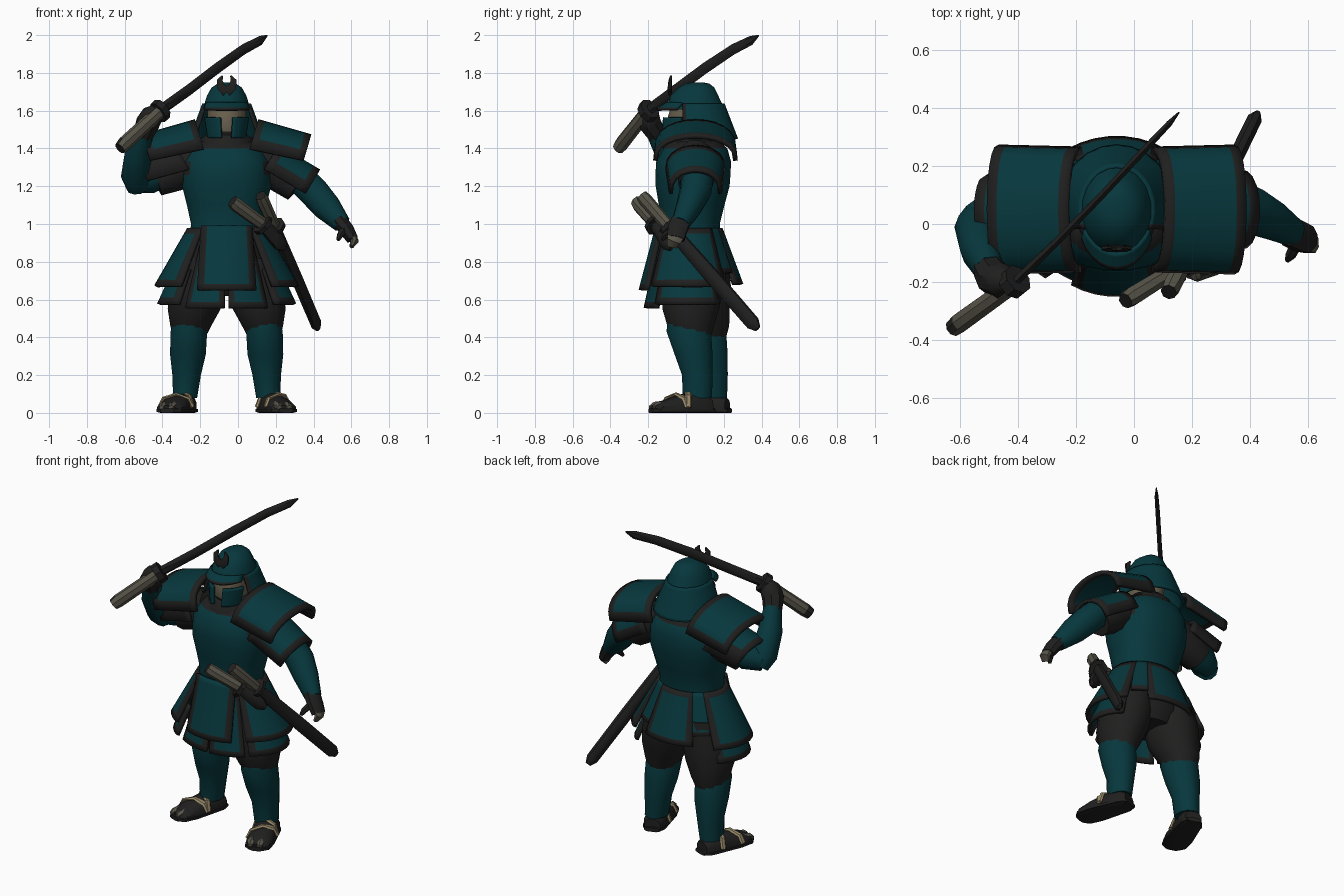
import bpy, bmesh, math
from mathutils import Vector

if "Cube" in bpy.data.objects:
    bpy.data.objects.remove(bpy.data.objects["Cube"])

CX = -0.06  # body centre line


def material(name, r, g, b):
    m = bpy.data.materials.new(name)
    m.diffuse_color = (r, g, b, 1)
    m.use_nodes = True
    m.node_tree.nodes["Principled BSDF"].inputs["Base Color"].default_value = m.diffuse_color
    return m


TEAL = material("teal armour", 0.002, 0.039, 0.047)
DARK = material("charcoal cloth", 0.0145, 0.014, 0.0137)
GRIP = material("khaki wrap", 0.095, 0.088, 0.065)
STRAW = material("straw cord", 0.31, 0.25, 0.14)
SKIN = material("pale face", 0.145, 0.122, 0.08)


def finish(name, bm, mats):
    bmesh.ops.recalc_face_normals(bm, faces=bm.faces[:])
    me = bpy.data.meshes.new(name)
    bm.to_mesh(me)
    bm.free()
    for m in mats:
        me.materials.append(m)
    ob = bpy.data.objects.new(name, me)
    bpy.context.collection.objects.link(ob)
    return ob


def loft(name, rings, mat, n=12, axis=None, ref=(0, 1, 0), power=2.0, mat2=None, rule=None):
    """Elliptical rings (x, y, z, a, b) joined along a path."""
    bm = bmesh.new()
    pts = [Vector(r[:3]) for r in rings]
    loops = []
    for i, r in enumerate(rings):
        t = Vector(axis) if axis else pts[min(i + 1, len(pts) - 1)] - pts[max(i - 1, 0)]
        t.normalize()
        side = Vector(ref).cross(t).normalized()
        up = t.cross(side)
        loop = []
        for k in range(n):
            q = 2 * math.pi * (k + 0.5) / n
            c, s = math.cos(q), math.sin(q)
            c = math.copysign(abs(c) ** (2 / power), c)
            s = math.copysign(abs(s) ** (2 / power), s)
            p = pts[i] + side * c * r[3] + up * s * r[4]
            p.z = max(p.z, 0)
            loop.append(bm.verts.new(p))
        loops.append(loop)
    for a, b in zip(loops, loops[1:]):
        for k in range(n):
            bm.faces.new((a[k], a[(k + 1) % n], b[(k + 1) % n], b[k]))
    bm.faces.new(loops[0])
    bm.faces.new(loops[-1])
    if rule:
        for f in bm.faces:
            f.material_index = int(rule(f.calc_center_median()))
    return finish(name, bm, [mat, mat2] if mat2 else [mat])


def plate(name, fn, nu=8, nv=2, bu=0.1, bv=0.1, thick=0.02, sides="lrtb"):
    """Curved armour plate fn(u, v) with a dark border on the chosen sides."""
    bm = bmesh.new()
    us = [0] + [bu + (1 - 2 * bu) * i / nu for i in range(nu + 1)] + [1]
    vs = [0] + [bv + (1 - 2 * bv) * i / nv for i in range(nv + 1)] + [1]
    g = [[bm.verts.new(fn(u, v)) for v in vs] for u in us]
    for i in range(nu + 2):
        for j in range(nv + 2):
            f = bm.faces.new((g[i][j], g[i + 1][j], g[i + 1][j + 1], g[i][j + 1]))
            f.material_index = int((i == 0 and "l" in sides) or (i == nu + 1 and "r" in sides)
                                   or (j == 0 and "t" in sides) or (j == nv + 1 and "b" in sides))
    ob = finish(name, bm, [TEAL, DARK])
    mod = ob.modifiers.new("thickness", "SOLIDIFY")
    mod.thickness, mod.offset = thick, 0
    return ob


def flare(s, a0, a1, top, bot):
    """Patch of a flaring cone; top and bot are (z, a, b, cy), angles in degrees."""
    def fn(u, v):
        q = math.radians(a0 + (a1 - a0) * u)
        z, a, b, cy = [p + (r - p) * v for p, r in zip(top, bot)]
        return (CX + s * a * math.cos(q), cy + b * math.sin(q), z)
    return fn


def arch(s, x0, x1, z0, z1, w0, w1, h0, h1, tilt):
    """Vaulted patch over a shoulder or arm, running outward in x; tilt leans its crown outward."""
    def fn(u, v):
        q = math.pi * (1 - u)
        w, h, z = w0 + (w1 - w0) * v, h0 + (h1 - h0) * v, z0 + (z1 - z0) * v
        rise = math.sin(q) ** 0.75
        return (CX + s * (x0 + (x1 - x0) * v + tilt * (rise - 1) * h), 0.05 + w * math.cos(q), z + h * rise)
    return fn


# Torso, armholes and collar
loft("cuirass", [(CX, .02, .92, .20, .16), (CX, .025, 1.0, .19, .155), (CX, .03, 1.1, .212, .175),
                 (CX, .035, 1.2, .237, .197), (CX, .037, 1.26, .24, .2), (CX, .04, 1.33, .232, .2),
                 (CX, .05, 1.4, .19, .17), (CX, .05, 1.44, .14, .13)], TEAL, 24, (0, 0, 1), power=2.3, mat2=DARK,
     rule=lambda c: c.z > 1.41 or (abs(c.x - CX) > .185 and c.z > 1.27))
loft("collar", [(CX, .04, 1.38, .155, .165), (CX, .04, 1.45, .14, .15), (CX, .04, 1.49, .09, .10)], DARK, 14, (0, 0, 1))

# Head and helmet
loft("face", [(CX, .03, 1.44, .07, .10), (CX, .025, 1.49, .095, .12), (CX, .03, 1.57, .105, .125),
              (CX, .04, 1.62, .105, .12)], SKIN, 14, (0, 0, 1), mat2=DARK, rule=lambda c: c.z < 1.475)
loft("helmet_bowl", [(CX, .05, 1.605, .127, .158), (CX, .048, 1.63, .122, .149), (CX, .045, 1.68, .106, .128),
                     (CX, .055, 1.722, .082, .097), (CX, .06, 1.743, .05, .065), (CX, .06, 1.75, .02, .03)], TEAL, 16, (0, 0, 1))
plate("helmet_brim", flare(1, 205, 335, (1.64, .12, .14, .04), (1.605, .13, .185, .03)), bv=.2, sides="b", thick=.014)
plate("neck_guard", flare(1, -25, 205, (1.635, .122, .149, .048), (1.45, .19, .20, .068)), nu=14, bu=.03, bv=.1,
      thick=.016, sides="lr")
for s in (-1, 1):
    plate("cheek_guard", flare(s, -74, -20, (1.565, .118, .15, .03), (1.455, .10, .145, .02)), nu=4, sides="", thick=.018)
    loft("crest_horn", [(CX, -.085, 1.70, .03, .012), (CX + s * .03, -.085, 1.725, .026, .012),
                        (CX + s * .037, -.083, 1.76, .018, .01), (CX + s * .022, -.08, 1.785, .005, .005)], DARK, 6)

# Shoulder plates with an upper-arm plate tucked under each
for s in (-1, 1):
    plate("shoulder_plate", arch(s, .165, .445, 1.395, 1.335, .205, .212, .148, .128, .3), nu=10, bu=.09, bv=.12, thick=.025)
    drop = 0 if s > 0 else .07
    plate("upper_arm_plate", arch(s, .27, .49, 1.29, 1.16 + drop, .15, .13, .12, .12, .6), nu=8,
          bu=.1 + drop * 2, bv=.16, thick=.02)
    loft("shoulder_sleeve", [(CX + s * .15, .05, 1.34, .12, .10), (CX + s * .28, .06, 1.28, .115, .105),
                             (CX + s * .38, .05, 1.20 + drop / 2, .095, .09)], DARK, 10)

# Lowered arm and hand
loft("lowered_forearm", [(.33, .06, 1.24, .085, .085), (.40, .05, 1.17, .085, .085), (.47, .015, 1.09, .078, .07),
                         (.55, -.03, 1.0, .05, .05)], TEAL, 10)
loft("lowered_hand", [(.535, -.025, 1.02, .045, .055), (.575, -.045, .97, .042, .055), (.605, -.055, .92, .034, .05)], DARK, 8)
loft("lowered_fingers", [(.605, -.055, .93, .026, .046), (.617, -.065, .91, .022, .04), (.60, -.075, .88, .012, .028)], GRIP, 8)
loft("lowered_thumb", [(.56, -.07, .97, .022, .022), (.54, -.11, .94, .018, .018), (.53, -.125, .915, .01, .01)], DARK, 6)

# Raised arm and hand
loft("raised_upper_arm", [(-.36, .06, 1.30, .09, .085), (-.47, .04, 1.245, .09, .085), (-.555, .01, 1.225, .06, .065)],
     TEAL, 10, ref=(0, 0, 1))
loft("raised_forearm", [(-.53, .03, 1.19, .06, .06), (-.54, -.01, 1.25, .08, .08), (-.53, -.09, 1.37, .075, .07),
                        (-.50, -.16, 1.49, .055, .05)], TEAL, 10, ref=(1, 0, 0))
loft("raised_hand", [(-.505, -.15, 1.47, .055, .055), (-.48, -.19, 1.53, .062, .065), (-.45, -.20, 1.58, .06, .062),
                     (-.43, -.20, 1.61, .035, .035)], DARK, 8, ref=(1, 0, 0))

# Drawn sword
UP = (0, 0, 1)
loft("sword_handle", [(-.625, -.36, 1.40, .03, .034), (-.60, -.34, 1.425, .036, .04), (-.42, -.21, 1.59, .034, .038)],
     GRIP, 8, ref=UP, mat2=DARK, rule=lambda c: c.x < -.62)
loft("sword_guard", [(-.425, -.21, 1.588, .055, .062), (-.40, -.19, 1.61, .055, .062)], DARK, 8, ref=UP)
loft("sword_blade", [(-.40, -.19, 1.61, .017, .03), (-.26, -.055, 1.71, .015, .03), (-.11, .10, 1.825, .014, .03),
                     (.03, .25, 1.925, .014, .028), (.12, .345, 1.972, .012, .025), (.155, .385, 1.998, .003, .004)],
     DARK, 6, ref=UP)


# Sheathed long and short swords at the waist
def sheathed(kind, end, guard, tip):
    e, g, t = Vector(end), Vector(guard), Vector(tip)
    d = (t - e).normalized()
    loft(kind + "_handle", [(*e, .028, .033), (*(e + d * .03), .034, .038), (*g, .03, .034)], GRIP, 8, ref=UP,
         mat2=DARK, rule=lambda c: (c - e).length < .012)
    loft(kind + "_guard", [(*(g - d * .01), .055, .062), (*(g + d * .015), .055, .062)], DARK, 8, ref=UP)
    loft(kind + "_sheath", [(*g, .028, .036), (*g.lerp(t, .5), .029, .042), (*(t - d * .04), .028, .04), (*t, .012, .018)],
         DARK, 8, ref=UP)


sheathed("long_sword", (.12, -.235, 1.15), (.195, -.09, .985), (.425, .38, .445))
sheathed("short_sword", (-.03, -.265, 1.12), (.13, -.165, 1.0), (.25, -.08, .87))

# Hips and hanging skirt plates
loft("hip_cloth", [(CX, .03, .96, .195, .16), (CX, .04, .82, .23, .18), (CX, .04, .70, .23, .175), (CX, .05, .62, .14, .13)],
     DARK, 16, UP)
WAIST = (.975, .20, .165, .02)
plate("front_skirt_plate", flare(1, 238, 302, (.99, .25, .172, .02), (.65, .29, .262, .02)), nu=5, bv=.09, bu=.13, sides="lrb")
plate("back_skirt_plate", flare(1, 57, 123, WAIST, (.68, .30, .265, .03)), nu=5, bv=.1, bu=.13)
for s in (-1, 1):
    plate("side_skirt_plate", flare(s, -50, 42, WAIST, (.67, .375, .268, .025)), nu=7, bv=.1, bu=.09)
    plate("hip_skirt_plate", flare(s, -88, -46, (.94, .18, .15, .02), (.555, .31, .235, .02)), nu=4, bv=.08, bu=.14)
    plate("lower_skirt_plate", flare(s, -46, 38, (.76, .275, .195, .02), (.575, .36, .25, .02)), nu=6, bv=.17, bu=.1)
    plate("rear_skirt_gap_cloth", flare(s, 40, 60, WAIST, (.74, .31, .24, .03)), nu=2, sides="b")

# Legs, shin guards and sandals; the left-of-picture leg stands further back
for s in (-1, 1):
    o = 0 if s > 0 else .08
    X = lambda d: CX + s * d
    loft("trouser_leg", [(X(.13), .04 + o / 3, .82, .13, .16), (X(.155), .035 + o / 2, .66, .15, .17),
                         (X(.172), .025 + o * .7, .55, .145, .155), (X(.19), .025 + o, .46, .112, .128),
                         (X(.20), .04 + o, .38, .08, .09)], DARK, 12, UP)
    loft("shin_guard", [(X(.195), .0 + o, .52, .085, .10), (X(.20), .015 + o, .43, .10, .122), (X(.205), .04 + o, .31, .098, .104),
                        (X(.212), .06 + o, .2, .078, .084), (X(.22), .06 + o, .08, .066, .08)], TEAL, 12, UP)
    heel, toe = Vector((X(.205), .13 + o * 1.1, 0)), Vector((X(.31), -.175 + o, 0))
    d = (toe - heel).normalized()
    w = Vector((-d.y, d.x, 0))
    P = lambda f, z: (*(heel.lerp(toe, f).xy), z)
    loft("foot", [(*P(0, .03), .05, .045), (*P(.12, .03), .064, .07), (*P(.4, .03), .068, .08), (*P(.7, .025), .078, .055),
                  (*P(.92, .02), .072, .035), (*P(1, .02), .045, .02)], DARK, 12, d, UP, 2.4)
    loft("sandal_sole", [(*P(-.04, .012), .045, .014), (*P(.1, .012), .07, .014), (*P(.7, .012), .085, .014),
                         (*P(.95, .012), .075, .014), (*P(1.04, .012), .04, .014)], DARK, 8, d, UP, 3)
    # Straps across the instep, plus toes in khaki socks
    for f, h, tilt in ((.38, .112, .06), (.6, .098, -.08)):
        c = heel.lerp(toe, f)
        pts = [c + w * k * .08 + d * k * tilt * .5 + Vector((0, 0, z))
               for k, z in ((-1, .03), (-.75, h - .022), (0, h), (.75, h - .022), (1, .03))]
        loft("sandal_strap", [(*p, .01, .018) for p in pts], STRAW, 6, ref=d)
    for k in (-.035, .02):
        loft("toe", [(*(Vector(P(.8, .04)) + w * k), .024, .024), (*(Vector(P(.95, .034)) + w * k), .024, .024),
                     (*(Vector(P(1.02, .028)) + w * k), .014, .012)], GRIP, 6, d, UP)

# Smooth the rounded surfaces, keep plate edges crisp
bpy.ops.object.select_all(action="SELECT")
bpy.context.view_layer.objects.active = bpy.context.scene.objects[0]
bpy.ops.object.shade_smooth_by_angle(angle=math.radians(40))
